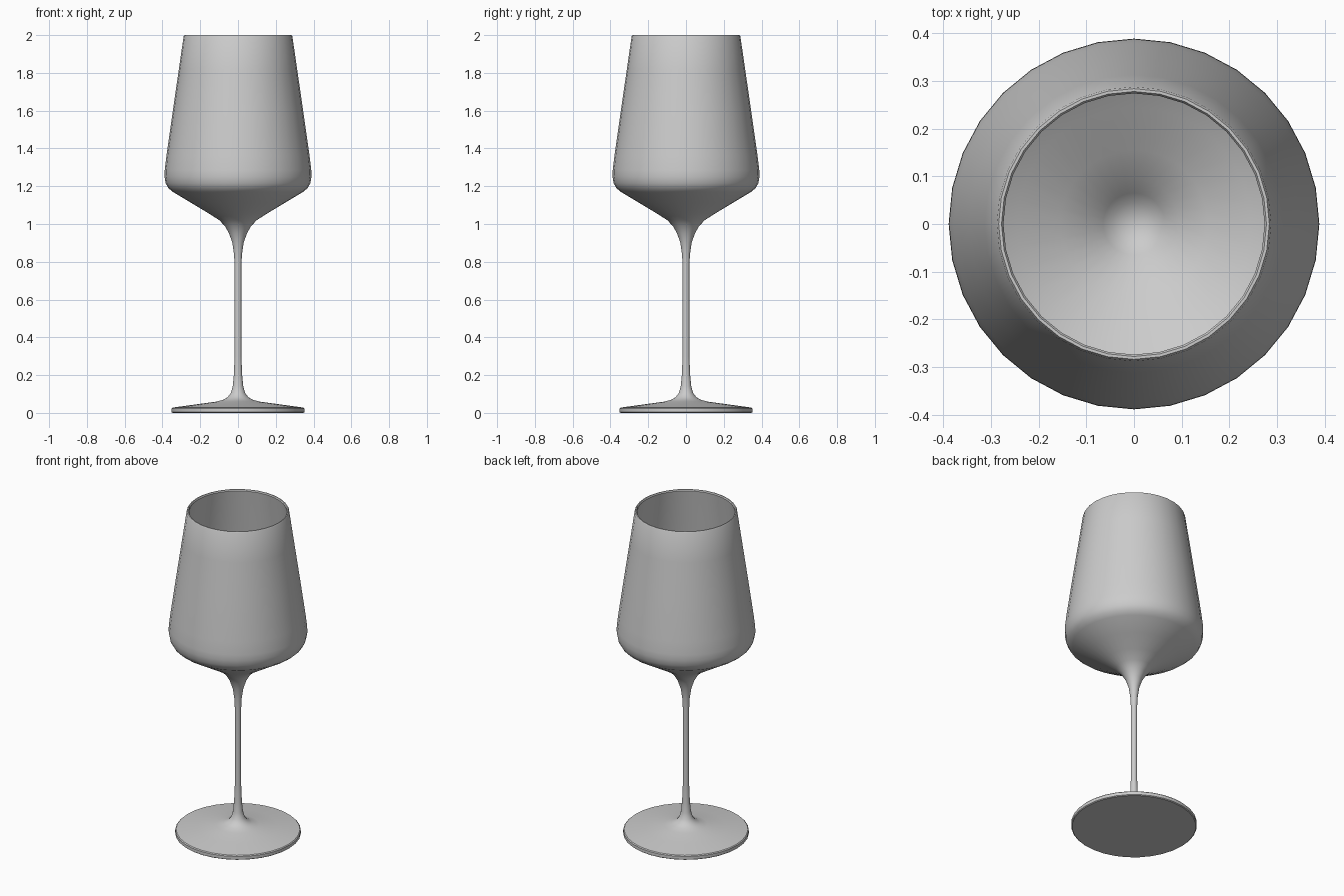
import bpy, bmesh, math

SEGMENTS = 32


def lathe(name, profile):
    """Spin a closed (radius, height) profile around the z axis."""
    bm = bmesh.new()
    verts = [bm.verts.new((r, 0, z)) for r, z in profile]
    edges = [bm.edges.new(pair) for pair in zip(verts, verts[1:])]
    bmesh.ops.spin(bm, geom=verts + edges, cent=(0, 0, 0), axis=(0, 0, 1),
                   angle=2 * math.pi, steps=SEGMENTS, use_duplicate=False)
    bmesh.ops.remove_doubles(bm, verts=bm.verts, dist=0.0005)
    bmesh.ops.recalc_face_normals(bm, faces=bm.faces)
    mesh = bpy.data.meshes.new(name)
    bm.to_mesh(mesh)
    bm.free()
    obj = bpy.data.objects.new(name, mesh)
    bpy.context.collection.objects.link(obj)
    bpy.ops.object.select_all(action='DESELECT')
    obj.select_set(True)
    bpy.context.view_layer.objects.active = obj
    bpy.ops.object.shade_smooth_by_angle(angle=math.radians(35))
    return obj


# Foot disc and its flare into the stem
foot = [(0, 0), (0.347, 0), (0.352, 0.004), (0.352, 0.023), (0.347, 0.028),
        (0.23, 0.044), (0.12, 0.059), (0.08, 0.069), (0.055, 0.083),
        (0.038, 0.105), (0.028, 0.14), (0.022, 0.2)]
# Thin stem widening under the bowl
stem = [(0.018, 0.3), (0.018, 0.55), (0.018, 0.78), (0.021, 0.84),
        (0.030, 0.90), (0.047, 0.95), (0.07, 0.99), (0.10, 1.021)]
# Outside of the bowl up to the rim
bowl_outside = [(0.16, 1.059), (0.25, 1.113), (0.345, 1.17), (0.369, 1.19),
                (0.383, 1.216), (0.389, 1.25), (0.388, 1.285), (0.379, 1.36),
                (0.345, 1.6), (0.313, 1.82), (0.288, 1.993), (0.284, 2.0)]
# Inside of the bowl down to the rounded bottom
bowl_inside = [(0.278, 2.0), (0.274, 1.993), (0.300, 1.82), (0.332, 1.6),
               (0.366, 1.36), (0.375, 1.285), (0.376, 1.25), (0.370, 1.22),
               (0.357, 1.20), (0.335, 1.182), (0.245, 1.128), (0.155, 1.074),
               (0.095, 1.036), (0.065, 1.005), (0.045, 0.988),
               (0.022, 0.978), (0, 0.975)]

lathe("wine_glass", foot + stem + bowl_outside + bowl_inside)
